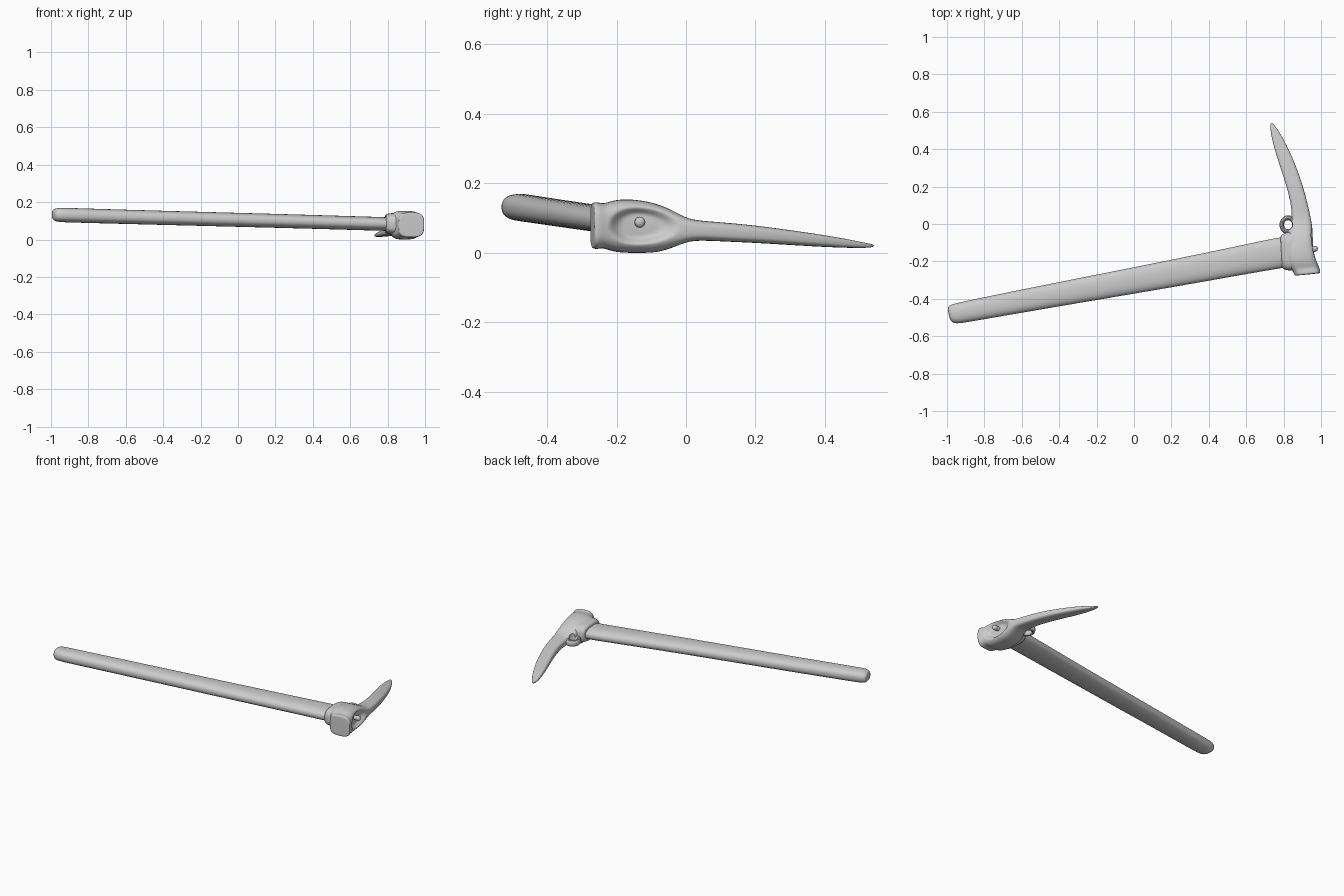
import bpy, bmesh, math
from mathutils import Vector


def loft(name, sections, power=3.0, sides=24, levels=2):
    """Skin rounded sections: (left x, left y, right x, right y, z low, z high)."""
    bm = bmesh.new()
    rings = []
    for lx, ly, rx, ry, z0, z1 in sections:
        c = Vector(((lx + rx) / 2, (ly + ry) / 2, (z0 + z1) / 2))
        u = Vector(((rx - lx) / 2, (ry - ly) / 2, 0))
        v = Vector((0, 0, (z1 - z0) / 2))
        ring = []
        for i in range(sides):
            a = 2 * math.pi * i / sides
            ca, sa = math.cos(a), math.sin(a)
            p = c + u * math.copysign(abs(ca) ** (2 / power), ca)
            p += v * math.copysign(abs(sa) ** (2 / power), sa)
            ring.append(bm.verts.new(p))
        rings.append(ring)
    for a, b in zip(rings, rings[1:]):
        for i in range(sides):
            j = (i + 1) % sides
            bm.faces.new((a[i], a[j], b[j], b[i]))
    bm.faces.new(rings[0][::-1])
    bm.faces.new(rings[-1])
    bmesh.ops.recalc_face_normals(bm, faces=bm.faces)
    mesh = bpy.data.meshes.new(name)
    bm.to_mesh(mesh)
    bm.free()
    ob = bpy.data.objects.new(name, mesh)
    bpy.context.collection.objects.link(ob)
    bpy.context.view_layer.objects.active = ob
    bpy.ops.object.select_all(action='DESELECT')
    ob.select_set(True)
    sub = ob.modifiers.new("round", 'SUBSURF')
    sub.levels = sub.render_levels = levels
    bpy.ops.object.modifier_apply(modifier=sub.name)
    bpy.ops.object.shade_smooth_by_angle(angle=math.radians(50))
    return ob


# Tapered oval handle with a rounded butt
loft("handle", [
    (-0.985, -0.510, -0.998, -0.452, 0.112, 0.152),
    (-0.975, -0.526, -0.992, -0.437, 0.100, 0.164),
    (-0.950, -0.534, -0.968, -0.427, 0.093, 0.171),
    (-0.900, -0.527, -0.918, -0.415, 0.091, 0.169),
    (-0.400, -0.440, -0.425, -0.314, 0.078, 0.154),
    (0.200, -0.340, 0.175, -0.197, 0.063, 0.138),
    (0.600, -0.268, 0.575, -0.113, 0.052, 0.126),
    (0.790, -0.236, 0.765, -0.072, 0.046, 0.120),
    (0.900, -0.220, 0.880, -0.055, 0.044, 0.118),
], power=2.4, levels=1)

# Head: poll, cheeks and long curved pick
head = loft("pick_head", [
    (0.865, -0.276, 0.990, -0.264, 0.022, 0.136),
    (0.858, -0.276, 0.997, -0.262, 0.012, 0.145),
    (0.855, -0.262, 0.996, -0.250, 0.010, 0.147),
    (0.842, -0.244, 0.991, -0.236, 0.014, 0.142),
    (0.822, -0.228, 0.986, -0.222, 0.008, 0.146),
    (0.810, -0.195, 0.980, -0.195, 0.000, 0.155),
    (0.810, -0.140, 0.970, -0.140, -0.001, 0.154),
    (0.812, -0.085, 0.962, -0.080, 0.000, 0.142),
    (0.820, -0.045, 0.956, -0.035, 0.014, 0.123),
    (0.835, -0.005, 0.950, 0.005, 0.031, 0.100),
    (0.844, 0.030, 0.944, 0.040, 0.036, 0.093),
    (0.842, 0.090, 0.928, 0.110, 0.033, 0.088),
    (0.822, 0.180, 0.903, 0.205, 0.029, 0.080),
    (0.790, 0.280, 0.868, 0.305, 0.023, 0.066),
    (0.757, 0.380, 0.825, 0.405, 0.017, 0.052),
    (0.736, 0.460, 0.785, 0.480, 0.014, 0.038),
    (0.728, 0.515, 0.755, 0.523, 0.014, 0.028),
    (0.729, 0.541, 0.739, 0.542, 0.017, 0.024),
], power=3.2)

# Soft dished recess in the outer face
for v in head.data.vertices:
    if v.co.x > 0.90:
        dy = (v.co.y + 0.145) / (0.08 if v.co.y < -0.145 else 0.13)
        r = math.hypot(dy, (v.co.z - 0.078) / 0.057)
        t = max(0.0, min(1.0, (1.0 - r) / 0.45))
        v.co.x -= 0.026 * t * t * (3 - 2 * t)

# Collar around the handle eye
loft("eye_socket", [
    (0.790, -0.228, 0.783, -0.072, 0.042, 0.124),
    (0.795, -0.240, 0.784, -0.062, 0.034, 0.134),
    (0.812, -0.247, 0.797, -0.050, 0.029, 0.140),
    (0.840, -0.250, 0.830, -0.040, 0.024, 0.143),
    (0.870, -0.246, 0.870, -0.045, 0.020, 0.143),
    (0.900, -0.235, 0.900, -0.055, 0.025, 0.138),
], power=3.2, levels=1)

# Lanyard loop in the inner corner
bpy.ops.mesh.primitive_torus_add(location=(0.824, -0.004, 0.066), major_radius=0.034,
                                 minor_radius=0.012, major_segments=32, minor_segments=12)
loop = bpy.context.object
loop.name = "lanyard_loop"
loop.scale = (1.0, 1.1, 1.7)
bpy.ops.object.shade_smooth_by_angle()

# Open the loop through the head
bpy.ops.mesh.primitive_cylinder_add(vertices=32, radius=0.025, depth=0.4,
                                    location=(0.824, -0.004, 0.066))
cutter = bpy.context.object
cutter.name = "loop_cutter"
cutter.hide_render = True
cutter.hide_set(True)
for name in ("pick_head", "eye_socket"):
    cut = bpy.data.objects[name].modifiers.new("loop_hole", 'BOOLEAN')
    cut.operation = 'DIFFERENCE'
    cut.object = cutter

# Retaining pin in the recess
bpy.ops.mesh.primitive_cylinder_add(vertices=24, radius=0.014, depth=0.05,
                                    location=(0.950, -0.133, 0.088),
                                    rotation=(0, math.pi / 2, 0))
bpy.context.object.name = "pin_shank"
bpy.ops.object.shade_smooth_by_angle()
bpy.ops.mesh.primitive_uv_sphere_add(segments=24, ring_count=12, radius=0.016,
                                     location=(0.967, -0.133, 0.088))
bpy.context.object.name = "pin_head"
bpy.ops.object.shade_smooth_by_angle()
